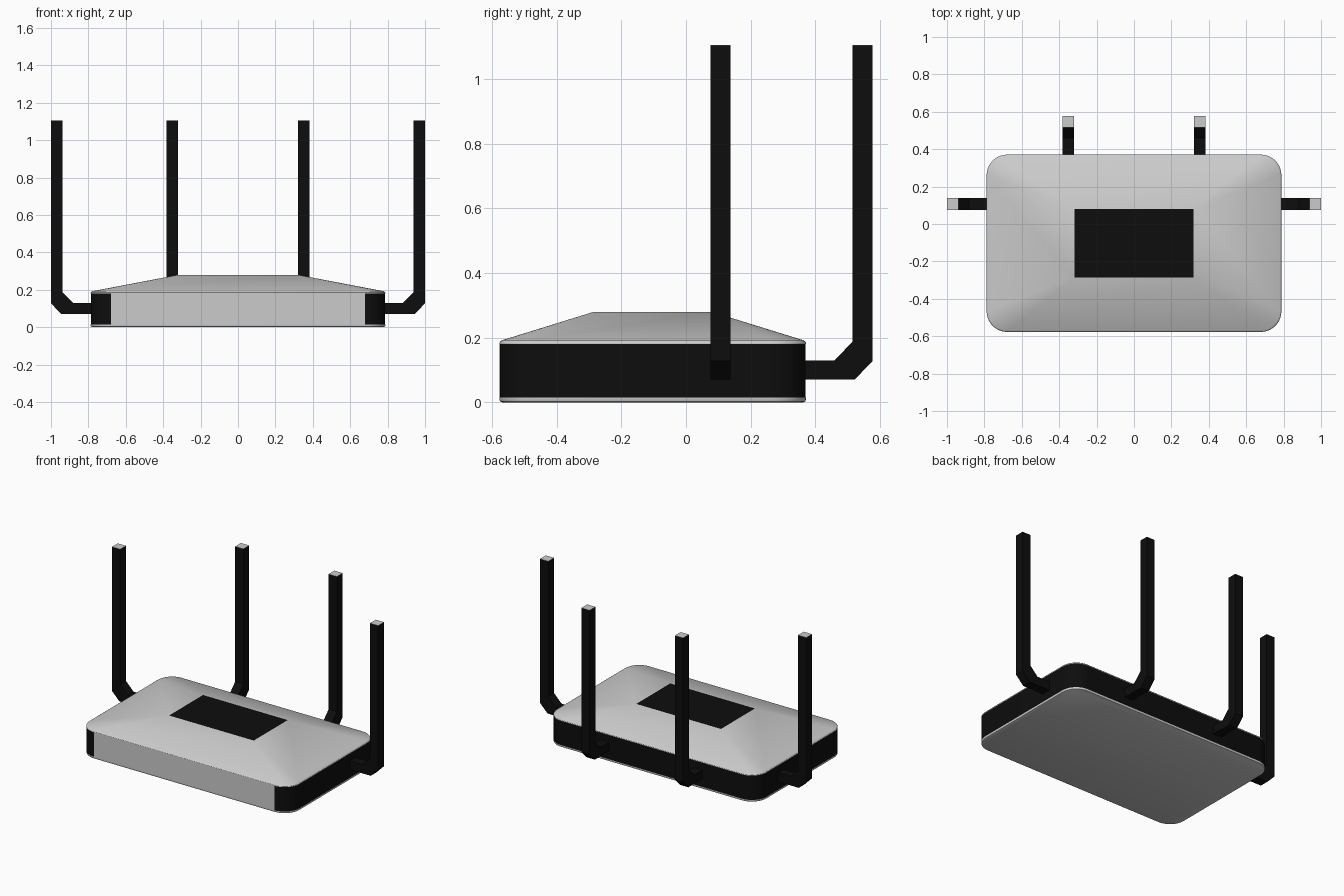
import bpy, bmesh, math
from mathutils import Vector

if "Cube" in bpy.data.objects:
    bpy.data.objects.remove(bpy.data.objects["Cube"])

black = bpy.data.materials.new("black_plastic")
black.diffuse_color = (0.004, 0.004, 0.004, 1)
black.use_nodes = True
black.node_tree.nodes["Principled BSDF"].inputs["Base Color"].default_value = black.diffuse_color

HX, HY, CY, RAD = 0.788, 0.474, -0.103, 0.11   # body half sizes, y centre, corner radius
TX, TY, TOP = 0.318, 0.182, 0.28               # flat top half sizes and height


def finish(name, bm, mat=None, smooth=False):
    bmesh.ops.remove_doubles(bm, verts=bm.verts, dist=1e-5)
    bmesh.ops.recalc_face_normals(bm, faces=bm.faces)
    me = bpy.data.meshes.new(name)
    bm.to_mesh(me)
    bm.free()
    ob = bpy.data.objects.new(name, me)
    bpy.context.collection.objects.link(ob)
    if mat:
        me.materials.append(mat)
    if smooth:
        bpy.ops.object.select_all(action='DESELECT')
        ob.select_set(True)
        bpy.context.view_layer.objects.active = ob
        bpy.ops.object.shade_smooth_by_angle(angle=math.radians(30))
    return ob


def ring(hx, hy, r, z, n=10):
    pts = []
    for q, (sx, sy) in enumerate([(1, 1), (-1, 1), (-1, -1), (1, -1)]):
        for i in range(n + 1):
            a = math.pi / 2 * (q + i / n)
            pts.append((sx * (hx - r) + r * math.cos(a),
                        CY + sy * (hy - r) + r * math.sin(a), z))
    return pts


def inset(d, z):
    return ring(HX - d, HY - d, RAD - d, z)


def loft(name, rings, mat=None, bottom=True, top=True):
    bm = bmesh.new()
    rows = [[bm.verts.new(p) for p in r] for r in rings]
    for a, b in zip(rows, rows[1:]):
        for i in range(len(a)):
            j = (i + 1) % len(a)
            bm.faces.new((a[i], a[j], b[j], b[i]))
    if bottom:
        bm.faces.new(rows[0])
    if top:
        bm.faces.new(rows[-1])
    return finish(name, bm, mat, True)


def box(name, lo, hi, mat=None):
    bm = bmesh.new()
    bmesh.ops.create_cube(bm, size=1)
    for v in bm.verts:
        v.co = Vector(lo[k] + (v.co[k] + 0.5) * (hi[k] - lo[k]) for k in range(3))
    return finish(name, bm, mat)


# Body: base plate, dark side band, sloped lid
loft("base_plate", [inset(0.008, 0), inset(0.002, 0.003), inset(0, 0.008), inset(0, 0.015)])
loft("side_band", [inset(0.001, 0.015), inset(0.001, 0.18)], black)
loft("lid", [inset(0, 0.18), inset(0, 0.184), inset(0.003, 0.189), inset(0.008, 0.192),
             ring(TX, TY, 0, TOP)], top=False)

# Front panel and dark top window
box("front_panel", (-0.678, CY - HY, 0.015), (0.678, CY - HY + 0.02, 0.18))
box("top_window", (-TX, CY - TY, TOP - 0.004), (TX, CY + TY, TOP), black)

# Antennas: bent arm profile (distance outward from the bend line, height)
W, HEIGHT = 0.031, 1.105
ARM = [(-0.24, 0.07), (-0.056, 0.07), (0, 0.127), (0, HEIGHT - 0.001),
       (-0.062, HEIGHT - 0.001), (-0.062, 0.187), (-0.118, 0.13), (-0.24, 0.13)]


def antenna(name, end, out):
    end, out = Vector(end), Vector(out)
    side = Vector((-out.y, out.x, 0)) * W
    bm = bmesh.new()
    f = bm.faces.new([bm.verts.new(end + out * d + Vector((0, 0, z)) - side) for d, z in ARM])
    ext = bmesh.ops.extrude_face_region(bm, geom=[f])["geom"]
    bmesh.ops.translate(bm, vec=side * 2, verts=[v for v in ext if isinstance(v, bmesh.types.BMVert)])
    finish(name, bm, black)
    # pale cap on the antenna tip
    a, b = end - side, end - out * 2 * W + side
    box(name + "_tip", (min(a.x, b.x), min(a.y, b.y), HEIGHT - 0.001),
        (max(a.x, b.x), max(a.y, b.y), HEIGHT))


for s, label in ((-1, "left"), (1, "right")):
    antenna(label + "_side_antenna", (s, 0.107, 0), (s, 0, 0))
    antenna(label + "_rear_antenna", (s * 0.351, 0.577, 0), (0, 1, 0))
